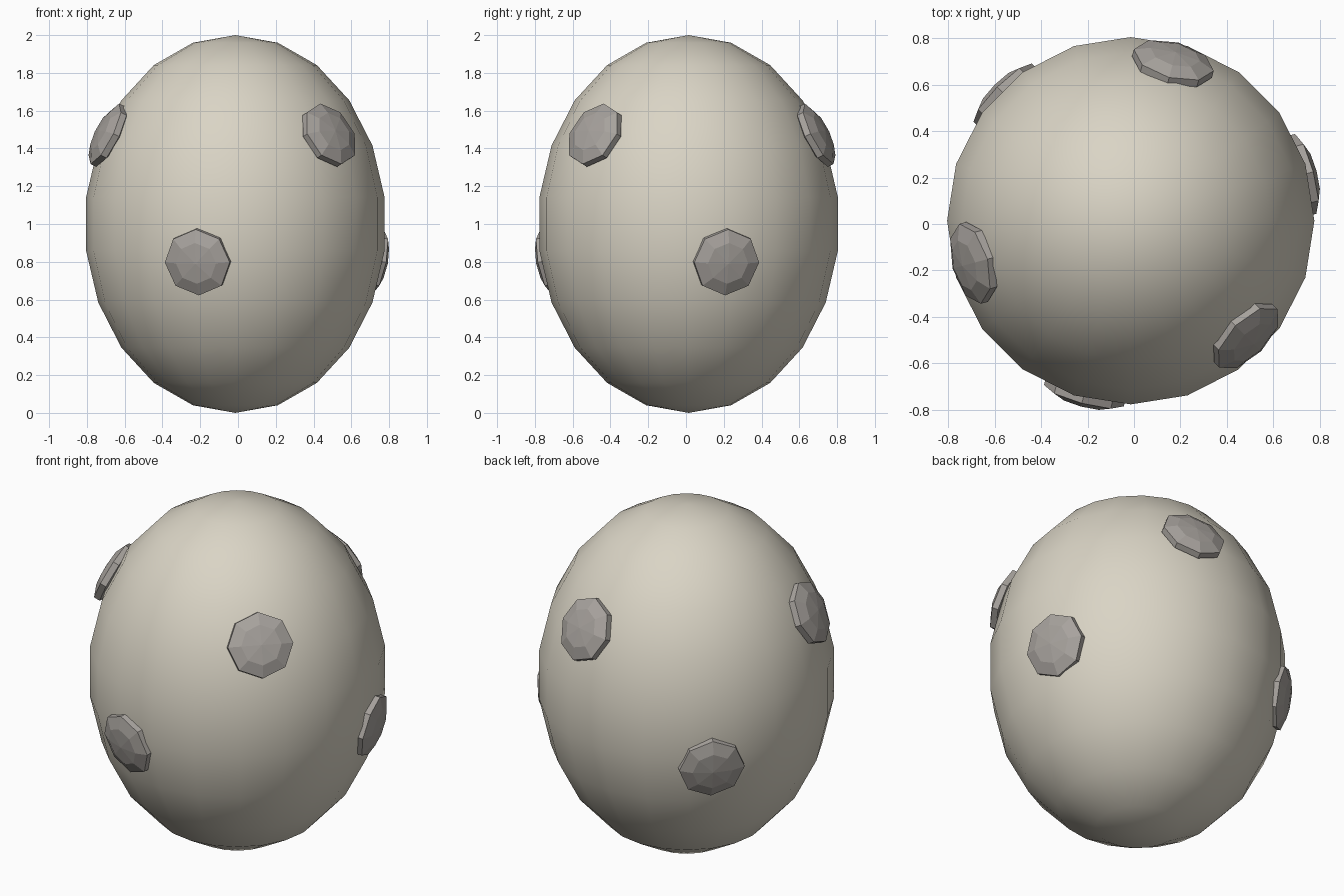
import bpy
from math import radians, cos, sin
from mathutils import Matrix, Vector

cube = bpy.data.objects.get("Cube")
if cube:
    bpy.data.objects.remove(cube, do_unlink=True)


def material(name, rgb):
    mat = bpy.data.materials.new(name)
    mat.use_nodes = True
    mat.diffuse_color = (*rgb, 1)
    mat.node_tree.nodes["Principled BSDF"].inputs["Base Color"].default_value = (*rgb, 1)
    return mat


cream = material("cream_shell", (0.70, 0.66, 0.56))
grey = material("warm_grey_spot", (0.39, 0.365, 0.34))

# The shell sits slightly off the axis so that shell and spots are centred together
CENTRE = Vector((-0.014, 0.014, 1.0))


def ball(name, segments, rings, matrix, mat):
    bpy.ops.mesh.primitive_uv_sphere_add(segments=segments, ring_count=rings, radius=1)
    obj = bpy.context.object
    obj.name = name
    obj.data.transform(matrix)
    obj.data.materials.append(mat)
    return obj


# Egg shell: smooth, taller than wide
shell = ball("egg_shell", 20, 11, Matrix.Diagonal((0.798, 0.798, 1, 1)), cream)
shell.location = CENTRE
for poly in shell.data.polygons:
    poly.use_smooth = True


# Spots: faceted flattened balls half sunk in the shell, facing outward
def spot(name, azimuth, tilt, reach, height):
    a, e = radians(azimuth), radians(tilt)
    out = Vector((cos(e) * cos(a), cos(e) * sin(a), sin(e)))
    side = Vector((-sin(a), cos(a), 0))
    turn = Matrix((side, out.cross(side), out)).transposed().to_4x4()
    obj = ball(name, 8, 5, turn @ Matrix.Diagonal((0.187, 0.187, 0.056, 1)), grey)
    obj.location = CENTRE + Vector((reach * cos(a), reach * sin(a), height))


# Two staggered rings of three spots
for i in range(3):
    spot(f"lower_spot_{i + 1}", 15 + 120 * i, -11, 0.762, -0.20)
    spot(f"upper_spot_{i + 1}", 75 + 120 * i, 26, 0.70, 0.47)
